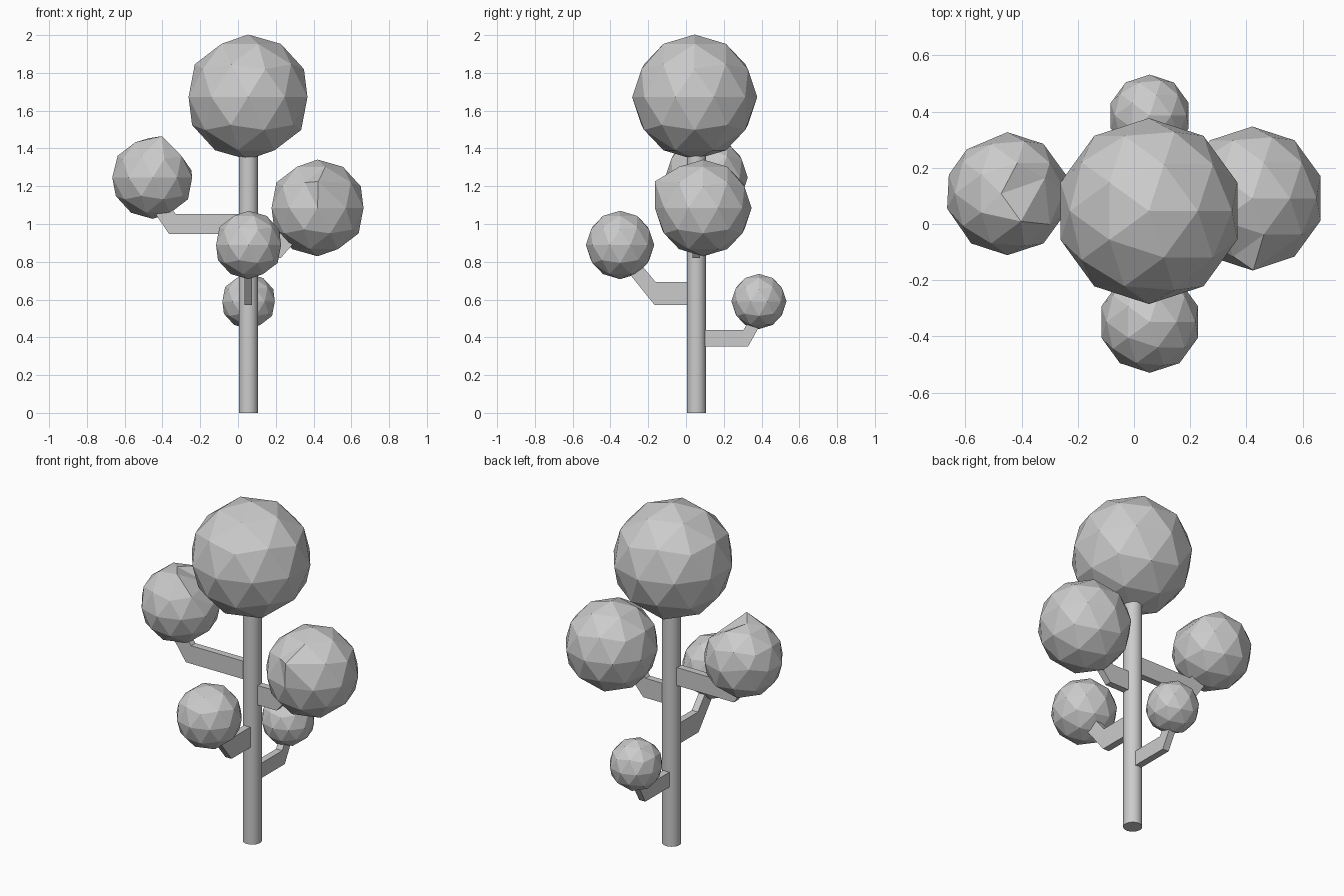
import bpy, bmesh
from mathutils import Vector

if "Cube" in bpy.data.objects:
    bpy.data.objects.remove(bpy.data.objects["Cube"])

grey = bpy.data.materials.new("plain_grey")
grey.diffuse_color = (0.6, 0.6, 0.6, 1)
grey.use_nodes = True
grey.node_tree.nodes["Principled BSDF"].inputs["Base Color"].default_value = grey.diffuse_color


def finish(name, bm):
    bmesh.ops.recalc_face_normals(bm, faces=bm.faces)
    me = bpy.data.meshes.new(name)
    bm.to_mesh(me)
    bm.free()
    ob = bpy.data.objects.new(name, me)
    bpy.context.collection.objects.link(ob)
    me.materials.append(grey)
    return ob


def foliage(name, centre, r, nudges=()):
    """Low-poly ball; nudges move the vertex nearest one direction to a new spot (in radii)."""
    bm = bmesh.new()
    bmesh.ops.create_icosphere(bm, subdivisions=2, radius=1)
    picks = [(min(bm.verts, key=lambda v: (v.co - Vector(a)).length), Vector(b)) for a, b in nudges]
    for v, b in picks:
        v.co = b
    for v in bm.verts:
        v.co = v.co * r + Vector(centre)
    return finish(name, bm)


def branch(name, direction, profile, width=0.04):
    """Bent bar: side profile of (distance along direction, z), extruded across its width."""
    d = Vector(direction)
    side = Vector((-d.y, d.x, 0)) * width
    base = Vector((0.055, 0.055, 0))
    bm = bmesh.new()
    face = bm.faces.new([bm.verts.new(base + d * s + Vector((0, 0, z)) - side / 2) for s, z in profile])
    ext = bmesh.ops.extrude_face_region(bm, geom=[face])["geom"]
    bmesh.ops.translate(bm, vec=side, verts=[v for v in ext if isinstance(v, bmesh.types.BMVert)])
    return finish(name, bm)


# trunk
bm = bmesh.new()
bmesh.ops.create_cone(bm, cap_ends=True, segments=32, radius1=0.051, radius2=0.051, depth=1.4)
bmesh.ops.translate(bm, vec=(0.055, 0.055, 0.7), verts=bm.verts)
trunk = finish("trunk", bm)
for p in trunk.data.polygons:
    p.use_smooth = abs(p.normal.z) < 0.5

# foliage balls
foliage("crown", (0.053, 0.046, 1.672), 0.331)
foliage("front_foliage", (0.056, -0.349, 0.889), 0.181)
foliage("back_foliage", (0.056, 0.386, 0.59), 0.146)
foliage("right_foliage", (0.421, 0.091, 1.085), 0.256,
        [((0.276, -0.85, 0.447), (0.015, -1.0, 0.547))])
foliage("left_foliage", (-0.451, 0.108, 1.246), 0.219, [
    ((0.162, -0.5, 0.85), (0.22, -0.45, 1.0)),
    ((0.526, 0, 0.85), (0.61, 0.25, 0.61)),
    ((0.894, 0, 0.447), (0.93, 0.05, 0.18)),
    ((0, 0, 1), (-0.1, 0, 0.95)),
    ((-0.588, 0.809, 0), (-0.66, 0.72, 0.12)),
    ((-0.951, -0.309, 0), (-0.98, -0.24, 0)),
])

# bent branches: bottom start, bottom bend, bottom tip, top tip, top bend, top start
branch("left_branch", (-1, 0, 0),
       [(0, 0.947), (0.42, 0.947), (0.49, 1.05), (0.42, 1.10), (0.385, 1.053), (0, 1.053)])
branch("right_branch", (1, 0, 0),
       [(0, 0.82), (0.172, 0.82), (0.245, 0.905), (0.19, 0.985), (0.155, 0.935), (0, 0.935)])
branch("front_branch", (0, -1, 0),
       [(0, 0.572), (0.222, 0.572), (0.355, 0.737), (0.305, 0.80), (0.216, 0.693), (0, 0.693)])
branch("back_branch", (0, 1, 0),
       [(0, 0.352), (0.274, 0.352), (0.33, 0.452), (0.29, 0.51), (0.25, 0.44), (0, 0.44)])
